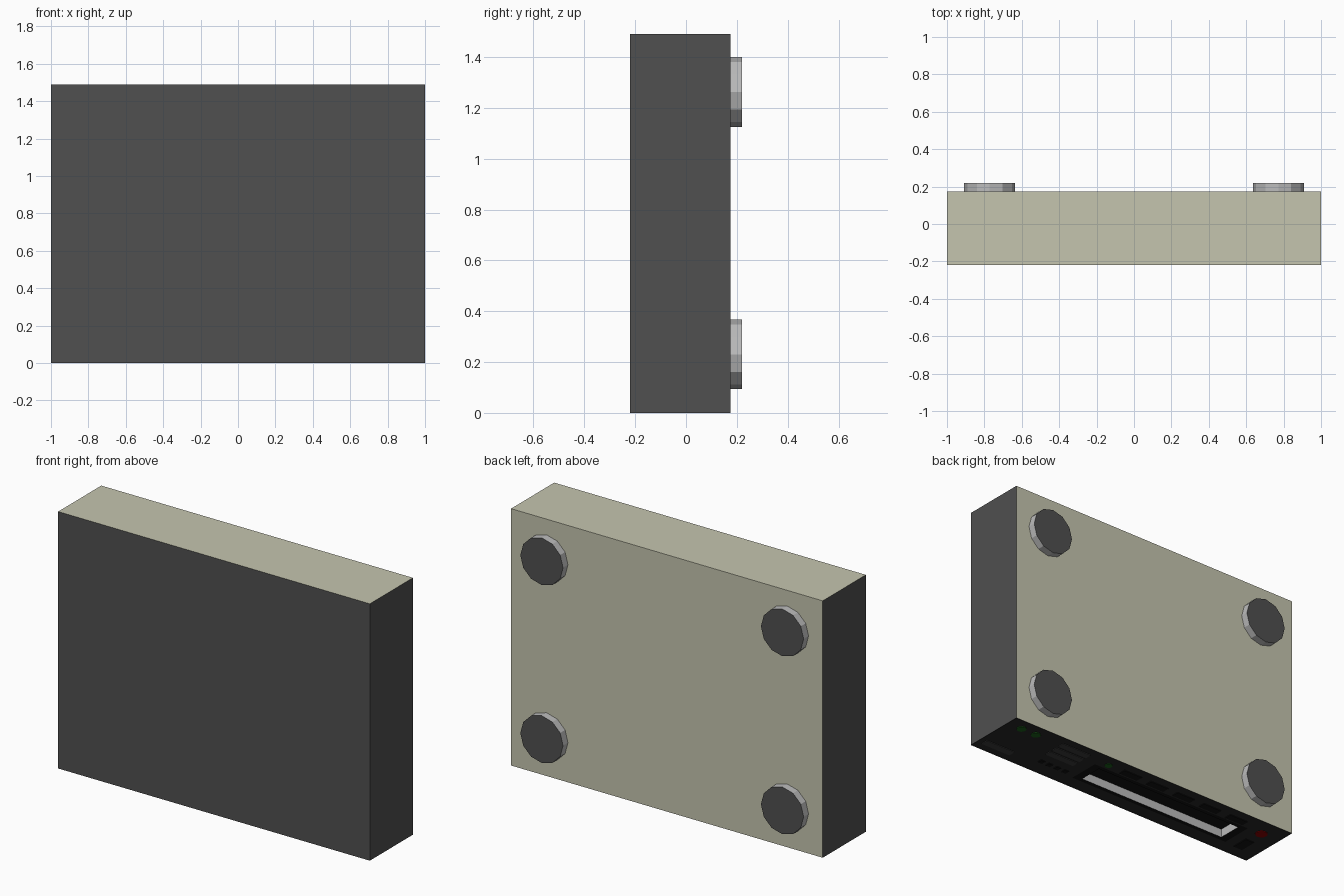
import bpy, bmesh, math

if "Cube" in bpy.data.objects:
    bpy.data.objects.remove(bpy.data.objects["Cube"])

X, Y0, Y1, H = 1.0, -0.22, 0.175, 1.49
FACE_Z = 0.004            # front panel sits just inside the case edge


def mat(name, rgb):
    m = bpy.data.materials.new(name)
    m.diffuse_color = (*rgb, 1)
    m.use_nodes = True
    m.node_tree.nodes["Principled BSDF"].inputs["Base Color"].default_value = m.diffuse_color
    return m


DARK = mat("dark_grey", (0.08, 0.08, 0.08))
BEIGE = mat("beige", (0.56, 0.56, 0.43))
BLACK = mat("black", (0.02, 0.02, 0.02))
SLOT = mat("slot_black", (0.006, 0.006, 0.006))
VENT = mat("vent_grey", (0.045, 0.045, 0.045))
GREEN = mat("green", (0.01, 0.11, 0.01))
RED = mat("red", (0.25, 0.0, 0.0))
GREY = mat("light_grey", (0.5, 0.5, 0.5))


def finish(bm, name, mats):
    me = bpy.data.meshes.new(name)
    bm.to_mesh(me)
    bm.free()
    ob = bpy.data.objects.new(name, me)
    bpy.context.collection.objects.link(ob)
    for m in mats:
        me.materials.append(m)
    return ob


def open_box(name, x0, x1, y0, y1, z0, z1, mats, pick, inward=False):
    """Box without its underside; pick(normal) chooses the material slot."""
    bm = bmesh.new()
    bmesh.ops.create_cube(bm, size=1)
    for v in bm.verts:
        v.co.x = x1 if v.co.x > 0 else x0
        v.co.y = y1 if v.co.y > 0 else y0
        v.co.z = z1 if v.co.z > 0 else z0
    bm.normal_update()
    for f in bm.faces:
        f.material_index = pick(f.normal)
    bmesh.ops.delete(bm, geom=[f for f in bm.faces if f.normal.z < -0.5], context='FACES')
    if inward:
        bmesh.ops.reverse_faces(bm, faces=bm.faces[:])
    return finish(bm, name, mats)


def frame(name, outer, inner, z, m):
    """Flat rectangular ring facing down; rectangles are x0, x1, y0, y1."""
    bm = bmesh.new()
    rings = [[bm.verts.new(p) for p in ((a, c, z), (b, c, z), (b, d, z), (a, d, z))]
             for a, b, c, d in (outer, inner)]
    o, i = rings
    for k in range(4):
        n = (k + 1) % 4
        bm.faces.new((o[k], i[k], i[n], o[n]))
    return finish(bm, name, [m])


def plate(name, x, y, w, d, m):
    """Thin rectangular inlay on the front panel."""
    bm = bmesh.new()
    bmesh.ops.create_cube(bm, size=1)
    for v in bm.verts:
        v.co = (x + v.co.x * w, y + v.co.y * d, FACE_Z / 2 + v.co.z * FACE_Z)
    return finish(bm, name, [m])


def disc(name, x, y, r, m):
    """Thin round button or jack on the front panel."""
    bm = bmesh.new()
    bmesh.ops.create_cone(bm, cap_ends=True, segments=12, radius1=r, radius2=r, depth=FACE_Z)
    for v in bm.verts:
        v.co.x += x
        v.co.y += y
        v.co.z += FACE_Z / 2
    return finish(bm, name, [m])


# Case: dark cover on front and sides, beige chassis on back and top
open_box("case", -X, X, Y0, Y1, 0, H, [DARK, BEIGE],
         lambda n: 1 if n.y > 0.5 or n.z > 0.5 else 0)

# Front panel with a recessed drive bay
rim = (-0.78, 0.33, -0.14, 0.055)
bay = (-0.73, 0.28, -0.115, 0.03)
frame("front_panel", (-X, X, Y0, Y1), rim, FACE_Z, BLACK)
frame("bay_rim", rim, bay, FACE_Z, SLOT)
open_box("drive_bay", *bay, FACE_Z, 0.055, [GREY, SLOT],
         lambda n: 1 if n.z > 0.5 else 0, inward=True)

# Audio jacks, indicator light and power button
disc("jack_1", 0.896, 0.096, 0.028, GREEN)
disc("jack_2", 0.793, 0.096, 0.028, GREEN)
disc("indicator_light", 0.263, 0.094, 0.022, GREEN)
disc("power_button", -0.876, 0.058, 0.035, RED)

# Badge plate, vents and small buttons
plate("badge_plate", 0.862, -0.148, 0.2, 0.045, VENT)
for i, y in enumerate((0.10, 0.043, -0.014)):
    plate(f"vent_{i + 1}", 0.515, y, 0.2, 0.04, VENT)
for i in range(4):
    plate(f"small_button_{i + 1}", 0.577 - 0.057 * i, -0.112, 0.03, 0.03, SLOT)

# Row of ports and the side switch
for i in range(5):
    plate(f"port_{i + 1}", 0.1 - 0.192 * i, 0.09, 0.125, 0.045, SLOT)
plate("side_switch", -0.876, -0.093, 0.06, 0.105, SLOT)

# Four feet on the back: grey sides, dark pads
for i, (x, z) in enumerate((sx * 0.772, z) for sx in (-1, 1) for z in (0.23, 1.262)):
    bpy.ops.mesh.primitive_cylinder_add(vertices=12, radius=0.137, depth=0.045,
                                        location=(x, 0.1975, z),
                                        rotation=(-math.pi / 2, 0, 0))
    foot = bpy.context.object
    foot.name = f"foot_{i + 1}"
    foot.data.materials.append(GREY)
    foot.data.materials.append(DARK)
    for p in foot.data.polygons:
        p.material_index = 1 if abs(p.normal.z) > 0.5 else 0
